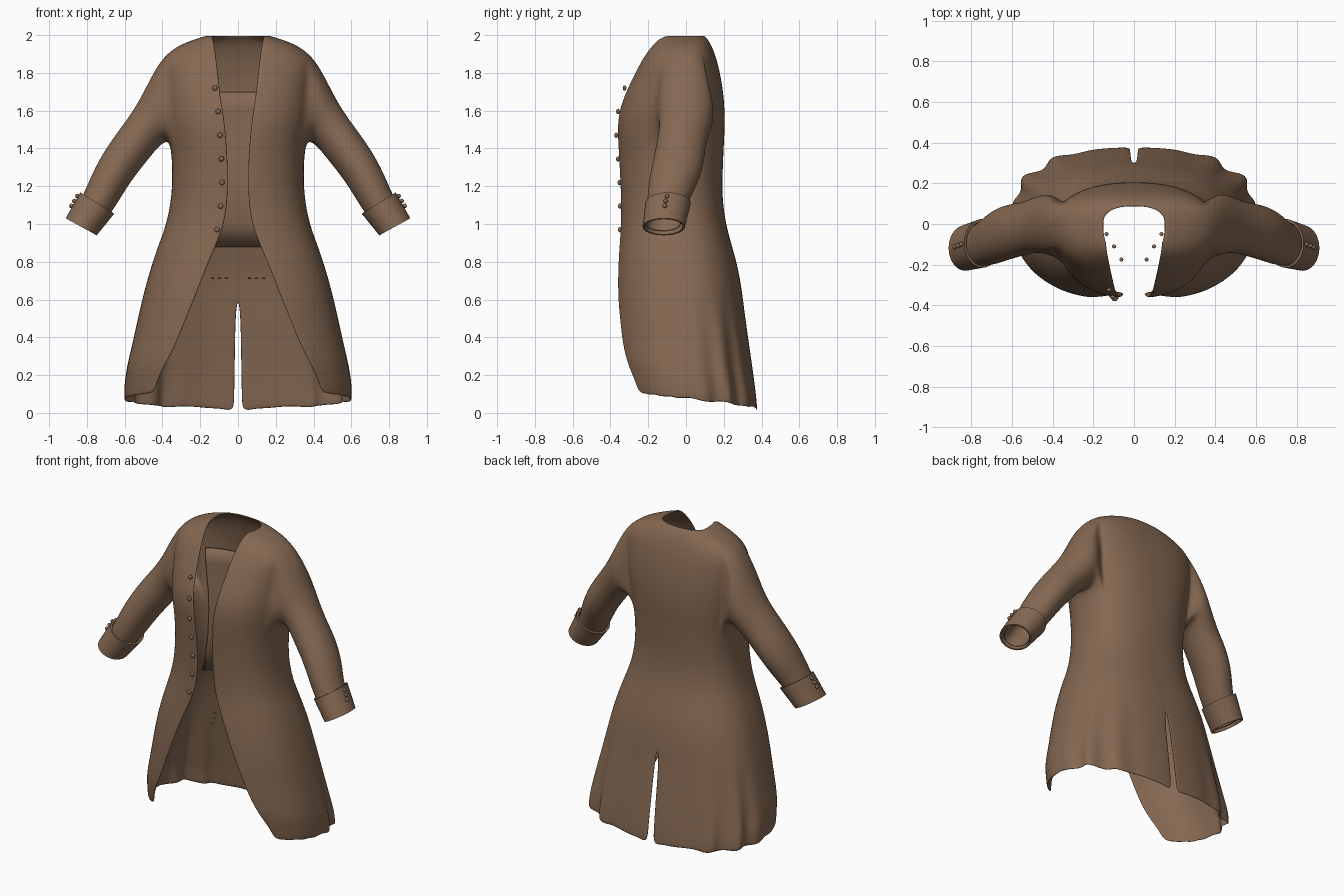
import bpy, bmesh, math, random
from mathutils import Vector, Matrix

if "Cube" in bpy.data.objects:
    bpy.data.objects.remove(bpy.data.objects["Cube"])

random.seed(4)
cloth = bpy.data.materials.new("brown cloth")
cloth.diffuse_color = (0.235, 0.14, 0.085, 1)
cloth.use_nodes = True
cloth.node_tree.nodes["Principled BSDF"].inputs["Base Color"].default_value = cloth.diffuse_color

# coat sections: height, half width, front y, back y, side y, half opening
LEVELS = [
    (2.0, .15, -.20, .09, .0, .14), (1.985, .21, -.17, .11, .01, .135),
    (1.945, .32, -.19, .135, .01, .125), (1.88, .40, -.235, .16, .01, .115),
    (1.8, .40, -.275, .18, .0, .105), (1.7, .39, -.325, .197, .0, .095),
    (1.6, .385, -.36, .205, -.02, .08), (1.5, .37, -.367, .205, -.03, .065),
    (1.42, .357, -.362, .20, -.03, .06), (1.3, .347, -.355, .195, -.04, .052),
    (1.15, .35, -.347, .19, -.05, .052), (1.0, .378, -.347, .21, -.05, .07),
    (.88, .425, -.362, .245, -.04, .12), (.75, .468, -.377, .28, -.03, .175),
    (.62, .503, -.387, .30, -.02, .225), (.5, .53, -.388, .315, -.01, .275),
    (.36, .56, -.388, .335, .0, .33), (.22, .587, -.377, .355, .0, .385),
    (.1, .60, -.36, .37, .03, .425), (.0, .60, -.345, .38, .03, .44)]
NF, NB, POW = 10, 16, 2.4      # columns front and back of the side line

# sleeve sections: outer x z, inner x z, centre y, y radius
SLEEVE = [(.455, 1.79, .378, 1.44, .0, .155), (.528, 1.64, .42, 1.412, .0, .137),
          (.612, 1.52, .48, 1.335, -.025, .13), (.702, 1.40, .55, 1.25, -.04, .137),
          (.772, 1.27, .613, 1.153, -.07, .13), (.815, 1.16, .665, 1.065, -.10, .106),
          (.89, 1.03, .755, .955, -.122, .096)]


def finish(name, bm, mirror=True, thick=0, sub=0):
    me = bpy.data.meshes.new(name)
    bm.to_mesh(me)
    bm.free()
    ob = bpy.data.objects.new(name, me)
    bpy.context.collection.objects.link(ob)
    me.materials.append(cloth)
    for p in me.polygons:
        p.use_smooth = True
    if mirror:
        ob.modifiers.new("mirror", 'MIRROR').merge_threshold = .002
    if thick:
        s = ob.modifiers.new("thickness", 'SOLIDIFY')
        s.thickness, s.offset = thick, -1
    if sub:
        s = ob.modifiers.new("smooth", 'SUBSURF')
        s.levels = s.render_levels = sub
    return ob


def body_point(level, col, inset=0):
    z, w, f, b, c, o = level
    w, b = w - inset, b - inset
    if col <= NF:
        a0 = math.asin((o / w) ** (POW / 2))
        a = a0 + (math.pi / 2 - a0) * col / NF
    else:
        a = math.pi / 2 * (1 + (col - NF) / NB)
    ca, sa = math.cos(a), max(0, math.sin(a))
    x = w * sa ** (2 / POW)
    y = c + (f - c if ca > 0 else b - c) * abs(ca) ** (2 / POW)
    if col == NF + NB:
        x = 0
    return Vector((x, y, z))


def section_point(s, th):
    ox, oz, ix, iz, cy, ry = s
    c, u = Vector((ox + ix, 0, oz + iz)) / 2, Vector((ox - ix, 0, oz - iz)) / 2
    return c + u * math.cos(th) + Vector((0, cy + ry * math.sin(th), 0))


# coat body with sleeves growing out of the armholes
bm = bmesh.new()
grid = []
for lev in LEVELS:
    row = []
    for j in range(NF + NB + 1):
        p = body_point(lev, j)
        z = lev[0]
        if z < .62:
            low = (.62 - z) / .62
            t = (j - NF) / NB
            if 0 < t < .8:         # side pleats
                k = math.sin(math.pi * t / .8) * math.sin(2 * math.pi * (j - NF) / 4.3)
                q = Vector((p.x, p.y, 0)).normalized()
                p += q * .03 * low * k
            if z < .35:            # hem higher at the front, slightly ragged
                wt = 1 - z / .35
                p.z += wt * (.1 * (1 - j / (NF + NB)) + random.uniform(0, .018))
            if j == NF + NB:       # back vent
                p.x = .009 + .01 * low
        row.append(bm.verts.new(p))
    grid.append(row)
R0, R1, C0, C1 = 3, 8, NF - 3, NF + 5
for i in range(len(grid) - 1):
    for j in range(NF + NB):
        if R0 <= i < R1 and C0 <= j < C1:
            continue
        bm.faces.new((grid[i][j], grid[i + 1][j], grid[i + 1][j + 1], grid[i][j + 1]))
loop = ([grid[R0][j] for j in range(C0, C1)] + [grid[i][C1] for i in range(R0, R1)]
        + [grid[R1][j] for j in range(C1, C0, -1)] + [grid[i][C0] for i in range(R1, R0, -1)])
n = len(loop)
for s in SLEEVE:
    ring = [bm.verts.new(section_point(s, math.radians(-55) + 2 * math.pi * k / n)) for k in range(n)]
    for k in range(n):
        m = (k + 1) % n
        bm.faces.new((loop[k], ring[k], ring[m], loop[m]))
    loop = ring
finish("coat_body", bm, thick=.01, sub=2)

# turned-back cuffs
bm = bmesh.new()
N = 32
top, end = (.835, 1.167, .655, 1.055, -.095, .12), (.912, 1.03, .748, .94, -.118, .112)
rings = []
for t, scale in ((0, .88), (0, 1), (.5, 1), (1, 1), (1, .9), (.4, .86)):
    s = [a + (b - a) * t for a, b in zip(top, end)]
    cx, cz = (s[0] + s[2]) / 2, (s[1] + s[3]) / 2
    s = [cx + (s[0] - cx) * scale, cz + (s[1] - cz) * scale,
         cx + (s[2] - cx) * scale, cz + (s[3] - cz) * scale, s[4], s[5] * scale]
    rings.append([bm.verts.new(section_point(s, 2 * math.pi * k / N)) for k in range(N)])
for a, b in zip(rings, rings[1:]):
    for k in range(N):
        m = (k + 1) % N
        bm.faces.new((a[k], b[k], b[m], a[m]))
cuff = finish("cuffs", bm)
bpy.context.view_layer.objects.active = cuff
cuff.select_set(True)
bpy.ops.object.shade_smooth_by_angle(angle=math.radians(40))

# back lining panel inside the coat
bm = bmesh.new()
rows = [[bm.verts.new(body_point(l, j, .025)) for j in range(NF + 6, NF + NB + 1)]
        for l in LEVELS if .87 < l[0] < 1.72]
for a, b in zip(rows, rows[1:]):
    for k in range(len(a) - 1):
        bm.faces.new((a[k], b[k], b[k + 1], a[k + 1]))
finish("back_lining", bm, thick=.006)


def buttons(name, places, scale, mirror):
    bm = bmesh.new()
    for p in places:
        bmesh.ops.create_uvsphere(bm, u_segments=12, v_segments=8, radius=1,
                                  matrix=Matrix.Translation(p) @ Matrix.Diagonal((*scale, 1)))
    finish(name, bm, mirror)


# front, cuff and pocket buttons
buttons("front_buttons", [(-.122, -.325, 1.72), (-.105, -.36, 1.595), (-.095, -.37, 1.47),
                          (-.088, -.36, 1.345), (-.085, -.352, 1.22), (-.092, -.35, 1.095),
                          (-.112, -.35, .97)], (.014, .01, .014), False)
buttons("cuff_buttons", [(.85, -.10, 1.148), (.867, -.107, 1.122), (.882, -.113, 1.096)],
        (.012, .012, .012), True)
buttons("pocket_buttons", [(.135, -.05, .713), (.098, -.11, .713), (.062, -.175, .713)],
        (.01, .01, .005), True)
